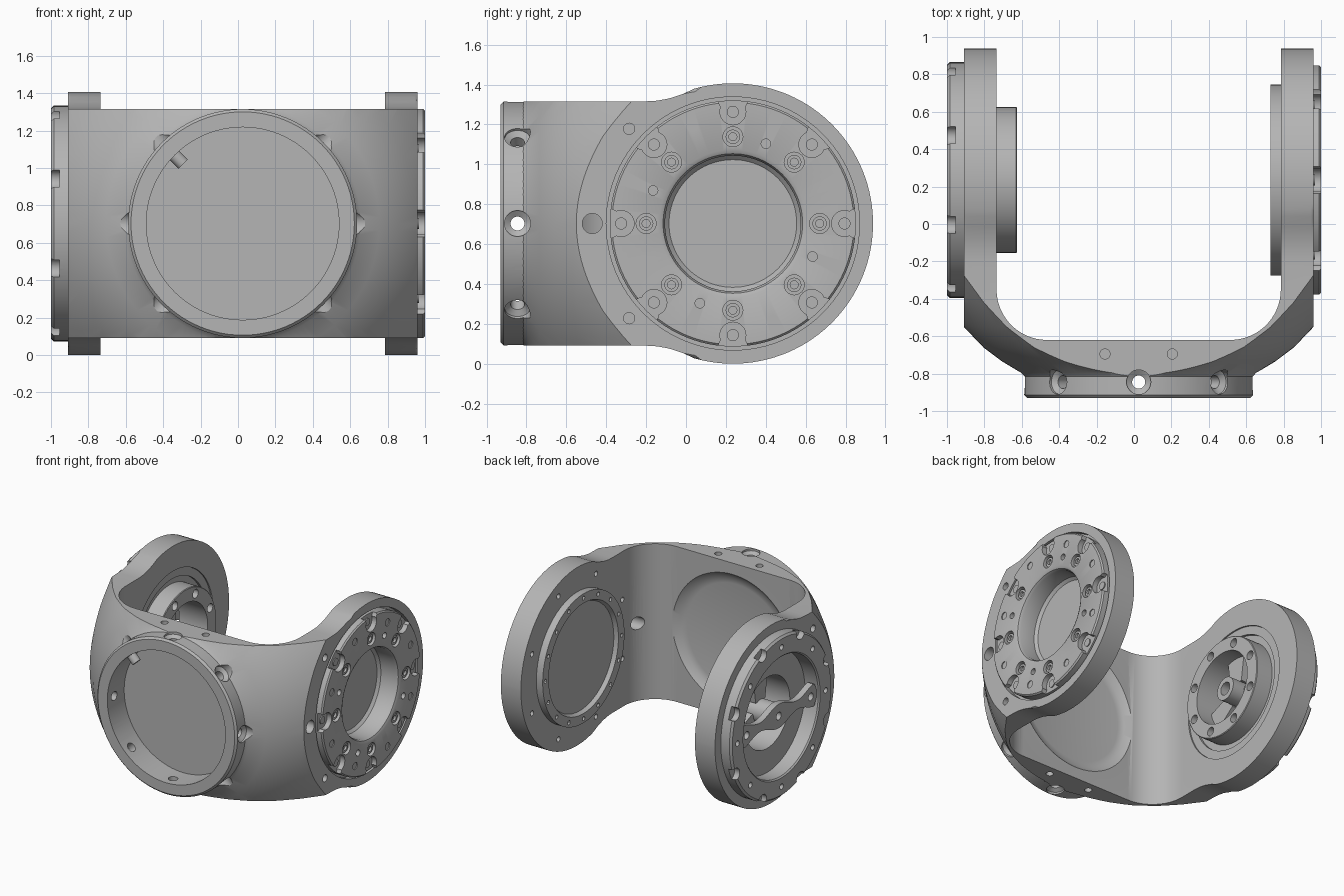
import bpy, bmesh
from math import pi, sin, cos, radians
from mathutils import Matrix, Vector

cube = bpy.data.objects.get("Cube")
if cube:
    bpy.data.objects.remove(cube)

grey = bpy.data.materials.new("machined_grey")
grey.use_nodes = True
COL = (0.46, 0.46, 0.46, 1)
grey.diffuse_color = COL
grey.node_tree.nodes["Principled BSDF"].inputs["Base Color"].default_value = COL

CX, HY, CZ, R = 0.025, 0.235, 0.703, 0.703


def frame(x, y, z, origin):
    m = Matrix((x, y, z)).transposed().to_4x4()
    m.translation = Vector(origin)
    return m


# Local z points outward from each arm, or out of the front opening
LEFT = frame((0, 1, 0), (0, 0, 1), (1, 0, 0), (CX, HY, CZ))
RIGHT = frame((0, -1, 0), (0, 0, 1), (-1, 0, 0), (CX, HY, CZ))
FRONT = frame((1, 0, 0), (0, 0, 1), (0, -1, 0), (CX, 0, CZ))
UP = Matrix.Translation((CX, 0, 0))


def lathe(bm, fr, profile, at=(0, 0), seg=96):
    """Spin a closed (radius, height) profile about the frame's z axis."""
    rings = []
    for i in range(seg):
        a = 2 * pi * i / seg
        rings.append([bm.verts.new(fr @ Vector((at[0] + r * cos(a), at[1] + r * sin(a), h)))
                      for r, h in profile])
    n = len(profile)
    for i in range(seg):
        a, b = rings[i], rings[(i + 1) % seg]
        for j in range(n):
            k = (j + 1) % n
            if profile[j][0] or profile[k][0]:
                bm.faces.new((a[j], b[j], b[k], a[k]))
    bmesh.ops.remove_doubles(bm, verts=[v for ring in rings for v in ring], dist=1e-6)


def cyl(bm, fr, r, h0, h1, at=(0, 0), seg=24):
    lathe(bm, fr, [(0, h0), (r, h0), (r, h1), (0, h1)], at, seg)


def prism(bm, fr, outline, h0, h1, bevel=0):
    lo = [bm.verts.new(fr @ Vector((x, y, h0))) for x, y in outline]
    hi = [bm.verts.new(fr @ Vector((x, y, h1))) for x, y in outline]
    caps = [bm.faces.new(lo), bm.faces.new(hi)]
    for i in range(len(lo)):
        j = (i + 1) % len(lo)
        bm.faces.new((lo[i], lo[j], hi[j], hi[i]))
    if bevel:
        bmesh.ops.bevel(bm, geom=[e for f in caps for e in f.edges], offset=bevel,
                        segments=3, profile=0.5, affect='EDGES')


def polar(r, deg):
    return r * cos(radians(deg)), r * sin(radians(deg))


def make(name, build):
    bm = bmesh.new()
    build(bm)
    bmesh.ops.recalc_face_normals(bm, faces=bm.faces)
    me = bpy.data.meshes.new(name)
    bm.to_mesh(me)
    bm.free()
    me.materials.append(grey)
    ob = bpy.data.objects.new(name, me)
    bpy.context.collection.objects.link(ob)
    return ob


def combine(ob, op, build):
    """Apply one boolean with a temporary tool."""
    tool = make("cutter", build)
    tool.hide_render = True
    mod = ob.modifiers.new("cut", 'BOOLEAN')
    mod.operation, mod.object, mod.solver, mod.use_self = op, tool, 'EXACT', True
    me = bpy.data.meshes.new_from_object(ob.evaluated_get(bpy.context.evaluated_depsgraph_get()))
    ob.modifiers.clear()
    ob.data = me
    bpy.data.objects.remove(tool)


def smooth(ob):
    bpy.ops.object.select_all(action='DESELECT')
    ob.select_set(True)
    bpy.context.view_layer.objects.active = ob
    bpy.ops.object.shade_smooth_by_angle(angle=radians(30))


# Yoke: side silhouette, trimmed to a domed front and hollowed into a U
half = [(-1.09, 0.613), (-0.43, 0.613), (-0.38, 0.616), (-0.32, 0.627), (-0.25, 0.65)]
half += [polar(R, d) for d in range(106, 0, -3)]
outline = half + [(R, 0)] + [(x, -y) for x, y in reversed(half)]
yoke = make("yoke", lambda bm: prism(bm, LEFT, outline, -0.935, 0.935, 0.015))
dome = [(0, 0.83), (0.6, 0.83), (0.63, 0.795), (0.73, 0.735), (0.83, 0.66), (0.935, 0.55),
        (1.03, 0.42), (1.12, 0.27), (1.22, 0), (1.3, -1.1), (0, -1.1)]
combine(yoke, 'INTERSECT', lambda bm: lathe(bm, FRONT, dome, seg=128))
corner = [(0.49 + 0.27 * sin(radians(d)), -0.35 - 0.27 * cos(radians(d))) for d in range(0, 91, 6)]
pocket = corner + [(0.76, 2), (-0.76, 2)] + [(-x, y) for x, y in reversed(corner)]
combine(yoke, 'DIFFERENCE', lambda bm: prism(bm, UP, pocket, -1, 3))
collar = [(0, 0.66), (0.612, 0.66), (0.612, 0.915), (0.597, 0.93), (0, 0.93)]
combine(yoke, 'UNION', lambda bm: lathe(bm, FRONT, collar))


def openings(bm):
    # Front socket, shallow dish behind it, and the two hub bores
    lathe(bm, FRONT, [(0, 0.72), (0.515, 0.72), (0.515, 1), (0, 1)])
    lathe(bm, FRONT, [(0, 0.665), (0.43, 0.665), (0.48, 0.655), (0.53, 0.615), (0.53, 0.5), (0, 0.5)])
    lathe(bm, LEFT, [(0, 0.7), (0.445, 0.7), (0.445, 0.89), (0.635, 0.89), (0.635, 1), (0, 1)])
    lathe(bm, RIGHT, [(0, 0.7), (0.505, 0.7), (0.505, 1), (0, 1)])


def drilled(bm):
    # Radial collar holes with spot faces
    for k in range(8):
        fr = (FRONT @ Matrix.Rotation(k * pi / 4, 4, 'Z') @ Matrix.Translation((0, 0, 0.845))
              @ Matrix.Rotation(pi / 2, 4, 'Y'))
        lathe(bm, fr, [(0, 0.45), (0.035, 0.45), (0.035, 0.575), (0.065, 0.595), (0.065, 0.85), (0, 0.85)], seg=32)
    # Pin holes on the sides, top and bottom
    cyl(bm, LEFT, 0.05, 0.5, 1.1, (-0.705, 0), 32)
    for fr, s in ((LEFT, 1), (RIGHT, -1)):
        for t in (-1, 1):
            cyl(bm, fr, 0.028, 0.88, 1.1, (-0.52 * s, 0.475 * t))
    for x in (-0.18, 0.18):
        for z in (0.03, 1.25):
            cyl(bm, UP, 0.027, z, z + 0.13, (x, -0.695))
    for k in range(8):
        cyl(bm, LEFT, 0.02, 0.7, 0.8, polar(0.61, 22.5 + 45 * k), 16)


combine(yoke, 'DIFFERENCE', openings)
combine(yoke, 'DIFFERENCE', drilled)
smooth(yoke)

# Left hub: closed flange with a deep central recess and an inner boss
flange = [(0, 0.80), (0.32, 0.80), (0.34, 0.82), (0.34, 0.945), (0.35, 0.965), (0.37, 0.975),
          (0.607, 0.975), (0.617, 0.965), (0.617, 0.89), (0.444, 0.89), (0.444, 0.76),
          (0.51, 0.76), (0.51, 0.705), (0.435, 0.705), (0.42, 0.735), (0, 0.735)]
left_hub = make("left_hub", lambda bm: lathe(bm, LEFT, flange))


def left_cuts(bm):
    for k in range(8):
        cyl(bm, LEFT, 0.065, 0.935, 1.1, polar(0.56, 45 * k), 32)
        cyl(bm, LEFT, 0.075, 0.935, 1.1, polar(0.63, 45 * k), 32)
        cyl(bm, LEFT, 0.05, 0.925, 1.1, polar(0.435, 45 * k), 32)
        cyl(bm, LEFT, 0.028, 0.968, 1.1, polar(0.53, 22.5 + 45 * k))
    for k in range(4):
        cyl(bm, LEFT, 0.024, 0.94, 1.1, polar(0.433, 67.5 + 90 * k), 16)
    for k in range(16):
        cyl(bm, LEFT, 0.016, 0.6, 0.74, polar(0.475, 22.5 * k), 12)


combine(left_hub, 'DIFFERENCE', left_cuts)
smooth(left_hub)


def screws(bm):
    for k in range(8):
        lathe(bm, LEFT, [(0, 0.945), (0.02, 0.945), (0.02, 0.962), (0.036, 0.962), (0.036, 0.92), (0, 0.92)],
              polar(0.435, 45 * k), 24)
        cyl(bm, LEFT, 0.03, 0.93, 0.943, polar(0.56, 45 * k))


smooth(make("left_hub_screws", screws))

# Right hub: open ring with stepped inner face and a protruding sleeve
ring = [(0.28, 0.65), (0.385, 0.65), (0.39, 0.655), (0.39, 0.79), (0.44, 0.79), (0.44, 0.77),
        (0.504, 0.77), (0.504, 0.935), (0.63, 0.935), (0.63, 1.01), (0.615, 1.025),
        (0.48, 1.025), (0.47, 1.015), (0.47, 0.9), (0.28, 0.9)]
right_hub = make("right_hub", lambda bm: lathe(bm, RIGHT, ring))


def right_cuts(bm):
    for k in range(8):
        cyl(bm, RIGHT, 0.05, 0.98, 1.1, polar(0.62, 22.5 + 45 * k), 32)
        cyl(bm, RIGHT, 0.022, 0.97, 1.1, polar(0.55, 45 * k), 16)
        cyl(bm, RIGHT, 0.034, 0.6, 0.76, polar(0.335, 22.5 + 45 * k))


combine(right_hub, 'DIFFERENCE', right_cuts)
smooth(right_hub)


def spider(bm):
    # Central tube with three spokes
    lathe(bm, RIGHT, [(0.05, 0.68), (0.09, 0.68), (0.09, 0.96), (0.05, 0.96)], seg=40)
    for k in range(3):
        fr = RIGHT @ Matrix.Rotation(radians(90 + 120 * k), 4, 'Z')
        prism(bm, fr, [(0.08, -0.06), (0.29, -0.09), (0.29, 0.09), (0.08, 0.06)], 0.78, 0.84)


smooth(make("right_spider", spider))

# Lobed bar across the open right hub
side = []
for i in range(41):
    t = i / 40 - 0.5
    side.append((0.94 * t, (0.065 + 0.03 * cos(4 * pi * t)) * min(1, (1 - (2 * t) ** 8) ** 0.5 + 0.3)))
bar = make("right_bar", lambda bm: prism(bm, RIGHT, side + [(x, -y) for x, y in reversed(side)], 0.95, 1.0))


def bar_holes(bm):
    for x in (-0.4, 0, 0.4):
        cyl(bm, RIGHT, 0.03, 0.9, 1.1, (x, 0))


combine(bar, 'DIFFERENCE', bar_holes)
smooth(bar)
